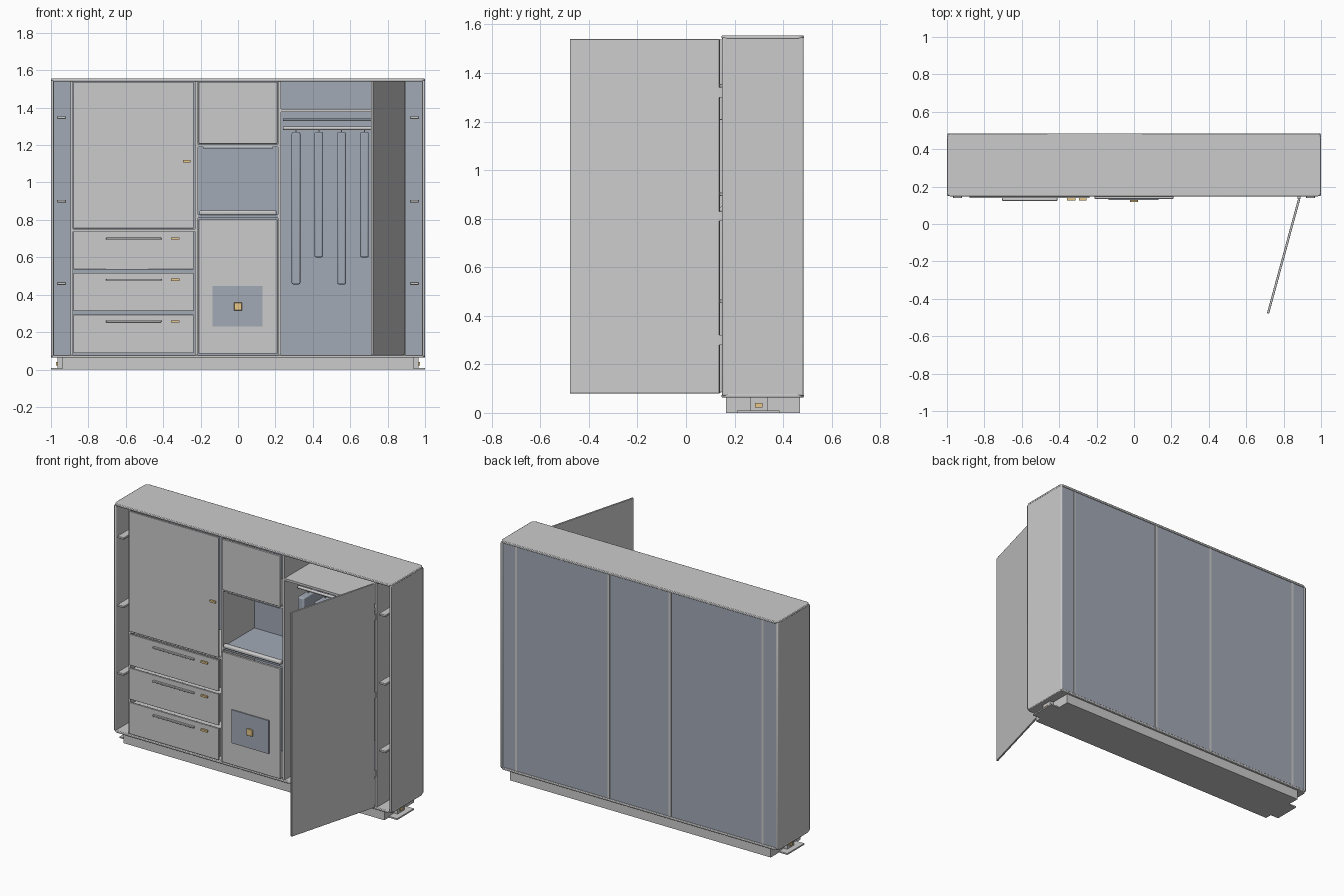
import bpy, math
from mathutils import Matrix

if "Cube" in bpy.data.objects:
    bpy.data.objects.remove(bpy.data.objects["Cube"])


def material(name, rgb):
    m = bpy.data.materials.new(name)
    m.diffuse_color = (*rgb, 1)
    m.use_nodes = True
    m.node_tree.nodes["Principled BSDF"].inputs["Base Color"].default_value = m.diffuse_color
    return m


SLATE = material("slate", (0.36, 0.40, 0.47))
GOLD = material("gold", (0.80, 0.58, 0.25))


def box(name, x0, x1, y0, y1, z0, z1, mat=None, bevel=0.0, seg=2):
    bpy.ops.mesh.primitive_cube_add(size=1)
    o = bpy.context.object
    o.name = name
    o.data.transform(Matrix.Diagonal((x1 - x0, y1 - y0, z1 - z0, 1)))
    o.location = ((x0 + x1) / 2, (y0 + y1) / 2, (z0 + z1) / 2)
    if mat:
        o.data.materials.append(mat)
    if bevel:
        b = o.modifiers.new("bevel", 'BEVEL')
        b.width, b.segments = bevel, seg
        bpy.ops.object.shade_smooth_by_angle()
    return o


def rod(name, x0, x1, y, z, r, mat=None):
    bpy.ops.mesh.primitive_cylinder_add(vertices=20, radius=r, depth=x1 - x0,
                                        location=((x0 + x1) / 2, y, z),
                                        rotation=(0, math.pi / 2, 0))
    o = bpy.context.object
    o.name = name
    if mat:
        o.data.materials.append(mat)
    bpy.ops.object.shade_smooth_by_angle()


def rounded_slab(name, z0, z1, y0, y1, r=0.025):
    # slab with rounded plan corners and softened top and bottom edges
    o = box(name, -1, 1, y0, y1, z0, z1)
    w = o.data.attributes.new("bevel_weight_edge", 'FLOAT', 'EDGE')
    for e in o.data.edges:
        a, b = (o.data.vertices[i].co for i in e.vertices)
        w.data[e.index].value = 1.0 if abs(a.z - b.z) > 1e-4 else 0.0
    c = o.modifiers.new("corners", 'BEVEL')
    c.limit_method, c.width, c.segments = 'WEIGHT', r, 5
    s = o.modifiers.new("soften", 'BEVEL')
    s.width, s.segments, s.angle_limit = 0.004, 2, math.radians(40)
    bpy.ops.object.shade_smooth_by_angle()


# carcass
rounded_slab("top_panel", 1.54, 1.555, 0.147, 0.485)
rounded_slab("bottom_panel", 0.063, 0.078, 0.147, 0.485)
for s, side in ((-1, "left"), (1, "right")):
    a, b = sorted((s * 0.985, s))
    box(side + "_side_panel", a, b, 0.149, 0.484, 0.07, 1.546, bevel=0.006)
    a, b = sorted((s * 0.882, s * 0.896))
    box(side + "_niche_divider", a, b, 0.152, 0.482, 0.075, 1.545)
    a, b = sorted((s * 0.213, s * 0.23))
    box(side + "_centre_divider", a, b, 0.152, 0.482, 0.075, 1.545)
    # small shelves of the open end niches
    for i, z in enumerate((0.46, 0.90, 1.347)):
        a, b = sorted((s * 0.92, s * 0.967))
        box(f"{side}_niche_shelf_{i}", a, b, 0.138, 0.475, z - 0.007, z + 0.007, bevel=0.003)
box("back_panel", -0.986, 0.986, 0.473, 0.479, 0.075, 1.545, SLATE)

# plinth with end feet
box("plinth", -0.94, 0.94, 0.165, 0.47, 0.0, 0.065)
for s, side in ((-1, "left"), (1, "right")):
    a, b = sorted((s * 0.93, s * 0.965))
    box(side + "_foot_block", a, b, 0.265, 0.335, 0.008, 0.063)
    a, b = sorted((s * 0.94, s * 1.0))
    box(side + "_foot_plate", a, b, 0.21, 0.385, 0.0, 0.009)
    a, b = sorted((s * 0.964, s * 0.972))
    box(side + "_foot_tag", a, b, 0.285, 0.315, 0.022, 0.04, GOLD)

# left bay: door over three drawers
box("left_door", -0.88, -0.237, 0.138, 0.15, 0.755, 1.538, bevel=0.002)
box("left_door_knob", -0.295, -0.255, 0.126, 0.139, 1.107, 1.119, GOLD)
box("left_bay_shelf", -0.883, -0.229, 0.155, 0.473, 0.738, 0.752)
for i, (z0, z1, hz) in enumerate(((0.087, 0.293, 0.257), (0.313, 0.517, 0.48), (0.535, 0.738, 0.70))):
    box(f"drawer_front_{i}", -0.88, -0.237, 0.138, 0.15, z0, z1, bevel=0.002)
    box(f"drawer_box_{i}", -0.87, -0.245, 0.15, 0.46, z0 + 0.01, z1 - 0.01)
    box(f"drawer_handle_{i}", -0.705, -0.41, 0.124, 0.139, hz - 0.005, hz + 0.005, bevel=0.002)
    box(f"drawer_tag_{i}", -0.357, -0.313, 0.126, 0.139, hz - 0.006, hz + 0.006, GOLD)

# centre bay: upper door, open niche, lower door
box("centre_upper_door", -0.21, 0.21, 0.134, 0.149, 1.207, 1.538, bevel=0.002)
box("centre_lower_door", -0.21, 0.21, 0.134, 0.149, 0.085, 0.803, bevel=0.002)
box("niche_ceiling", -0.214, 0.214, 0.152, 0.474, 1.19, 1.204)
box("niche_light_strip", -0.185, 0.185, 0.16, 0.175, 1.18, 1.19, SLATE)
box("niche_floor", -0.214, 0.214, 0.152, 0.474, 0.81, 0.828, SLATE)
box("niche_front_rail", -0.207, 0.207, 0.138, 0.168, 0.825, 0.85, bevel=0.009, seg=3)
box("inset_panel", -0.135, 0.132, 0.127, 0.136, 0.23, 0.447, SLATE)
box("inset_panel_knob", -0.021, 0.021, 0.117, 0.128, 0.316, 0.358, GOLD, bevel=0.002)

# wardrobe bay: shelf, rails, hanging garments
box("wardrobe_shelf", 0.229, 0.883, 0.15, 0.474, 1.378, 1.392)
rod("upper_rail", 0.24, 0.875, 0.31, 1.335, 0.006, SLATE)
rod("hanging_rail", 0.24, 0.875, 0.28, 1.29, 0.009)
for i in range(5):
    x = 0.31 + i * 0.122
    box(f"garment_{i}", x - 0.023, x + 0.023, 0.2, 0.40, 0.455 if i % 2 == 0 else 0.60, 1.27, SLATE, bevel=0.008)
    box(f"hanger_hook_{i}", x - 0.003, x + 0.003, 0.277, 0.283, 1.265, 1.29)

# open door, swung about its right-hand hinge
door = box("open_door", -0.638, 0, -0.006, 0.006, 0.08, 1.54, bevel=0.002)
door.data.transform(Matrix.Translation((-0.319, 0, 0)))
door.location = (0.884, 0.138, 0.81)
door.rotation_euler = (0, 0, math.radians(74.8))
for i, z in enumerate((0.3, 0.81, 1.32)):
    box(f"door_hinge_{i}", 0.874, 0.89, 0.134, 0.165, z - 0.02, z + 0.02)
